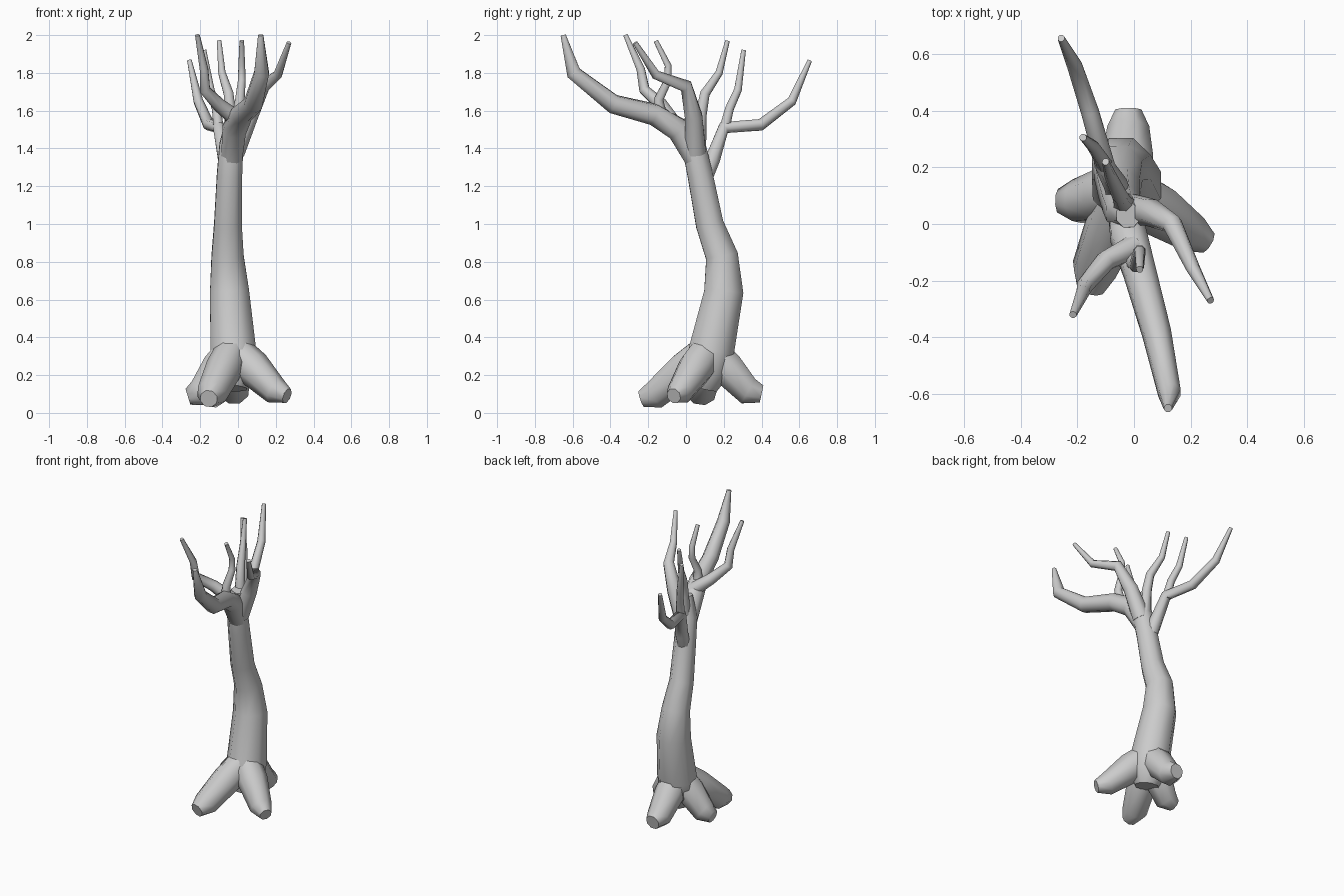
import bpy, bmesh, math
from mathutils import Vector

SIDES = 8


def limb(name, pts):
    """Tapered tube through (x, y, z, radius) stations, capped at both ends."""
    pos = [Vector(p[:3]) for p in pts]
    rad = [p[3] for p in pts]
    dirs = [(b - a).normalized() for a, b in zip(pos, pos[1:])]
    bm = bmesh.new()
    rings, side, last = [], None, None
    for i, (p, r) in enumerate(zip(pos, rad)):
        t = (dirs[max(i - 1, 0)] + dirs[min(i, len(dirs) - 1)]).normalized()
        if side is None:
            side = Vector((1, 0, 0)) if abs(t.x) < 0.8 else Vector((0, 1, 0))
        else:
            side = last.rotation_difference(t) @ side   # carry the frame along
        side = (side - t * side.dot(t)).normalized()
        up = t.cross(side)
        last = t
        rings.append([bm.verts.new(p + r * (math.cos(a) * side + math.sin(a) * up))
                      for a in (2 * math.pi * (k + 0.5) / SIDES for k in range(SIDES))])
    for a, b in zip(rings, rings[1:]):
        for k in range(SIDES):
            n = (k + 1) % SIDES
            bm.faces.new((a[k], a[n], b[n], b[k]))
    bm.faces.new(rings[0][::-1])
    bm.faces.new(rings[-1])
    bmesh.ops.recalc_face_normals(bm, faces=bm.faces)
    me = bpy.data.meshes.new(name)
    bm.to_mesh(me)
    bm.free()
    ob = bpy.data.objects.new(name, me)
    bpy.context.collection.objects.link(ob)
    bpy.context.view_layer.objects.active = ob
    ob.select_set(True)
    bpy.ops.object.shade_smooth_by_angle(angle=math.radians(60))
    ob.select_set(False)


# Trunk, bending backward and then forward
limb("trunk", [(-.03, .09, .13, .08), (-.025, .11, .22, .13), (-.025, .135, .33, .13),
               (-.045, .2, .64, .112), (-.055, .19, .83, .092), (-.053, .125, 1.0, .079),
               (-.045, .075, 1.26, .072), (-.035, .04, 1.42, .068), (-.02, .03, 1.56, .045)])

# Roots: from the trunk base out to a rounded end
def root(name, end, cap):
    start = (-.025, .12, .34, .09)
    mid = tuple(s * .55 + e * .45 for s, e in zip(start[:3], end[:3]))
    limb(name, [start, mid + (.098,), end, cap])

root("root_right", (.2, -.03, .115, .073), (.26, -.065, .09, .042))
root("root_front", (-.14, -.16, .1, .082), (-.155, -.235, .075, .048))
root("root_left", (-.2, .08, .105, .08), (-.265, .08, .085, .045))
root("root_back", (-.02, .33, .115, .08), (-.02, .4, .1, .05))

# Heavy front bough
limb("front_bough", [(-.035, .05, 1.34, .06), (-.02, -.04, 1.5, .068), (.02, -.17, 1.58, .06),
                     (.08, -.385, 1.635, .053), (.125, -.595, 1.8, .042), (.12, -.65, 2.0, .015)])

# Thinner branches growing from the crown and the front bough
limb("left_front_branch", [(0, -.08, 1.55, .045), (-.1, -.13, 1.63, .037), (-.175, -.22, 1.71, .03),
                           (-.18, -.24, 1.82, .024), (-.215, -.32, 2.0, .013)])
limb("right_front_branch", [(-.02, .05, 1.38, .06), (.06, .04, 1.57, .05), (.135, .0, 1.73, .036),
                            (.21, -.16, 1.79, .025), (.27, -.27, 1.96, .013)])
limb("middle_twig", [(0, -.13, 1.57, .035), (.01, -.145, 1.66, .027), (.02, -.095, 1.76, .022),
                     (.02, -.095, 1.84, .019), (.02, -.16, 1.97, .013)])
limb("back_twig", [(-.03, .06, 1.38, .05), (-.04, .08, 1.58, .032), (-.05, .1, 1.69, .028),
                   (-.085, .175, 1.8, .021), (-.1, .22, 1.97, .013)])

# Back bough with its side twig
limb("back_bough", [(-.05, .09, 1.22, .045), (-.065, .14, 1.34, .043), (-.1, .2, 1.51, .035),
                    (-.155, .395, 1.525, .032), (-.21, .56, 1.65, .027), (-.257, .655, 1.865, .013)])
limb("back_bough_twig", [(-.1, .2, 1.49, .03), (-.115, .23, 1.61, .025), (-.145, .275, 1.71, .022),
                         (-.18, .305, 1.92, .013)])
